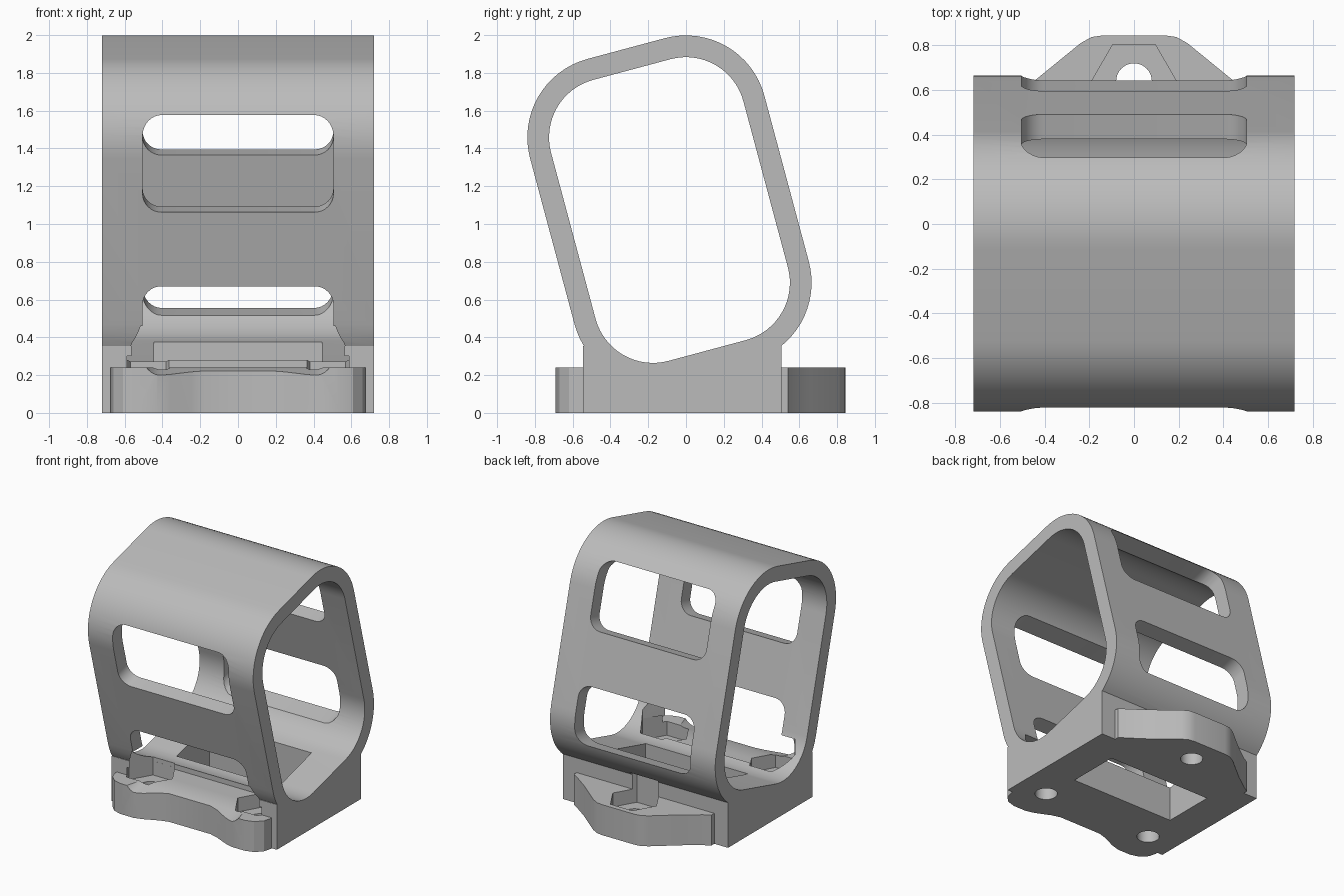
import bpy, bmesh, math
from mathutils import Vector, Matrix

cube = bpy.data.objects.get("Cube")
if cube:
    bpy.data.objects.remove(cube, do_unlink=True)

grey = bpy.data.materials.new("plain_grey")
grey.use_nodes = True
COLOUR = (0.5, 0.5, 0.5, 1)
grey.diffuse_color = COLOUR
grey.node_tree.nodes["Principled BSDF"].inputs["Base Color"].default_value = COLOUR


def prism(name, outline, origin, u_axis, v_axis, sweep):
    """Solid made by sweeping a 2D outline along a vector."""
    bm = bmesh.new()
    u, v, o = Vector(u_axis), Vector(v_axis), Vector(origin)
    face = bm.faces.new([bm.verts.new(o + u * a + v * b) for a, b in outline])
    top = bmesh.ops.extrude_face_region(bm, geom=[face])["geom"]
    bmesh.ops.translate(bm, vec=Vector(sweep),
                        verts=[g for g in top if isinstance(g, bmesh.types.BMVert)])
    bmesh.ops.recalc_face_normals(bm, faces=bm.faces)
    mesh = bpy.data.meshes.new(name)
    bm.to_mesh(mesh)
    bm.free()
    obj = bpy.data.objects.new(name, mesh)
    mesh.materials.append(grey)
    bpy.context.collection.objects.link(obj)
    return obj


def upright(name, outline, z0, z1):
    return prism(name, outline, (0, 0, z0), (1, 0, 0), (0, 1, 0), (0, 0, z1 - z0))


def rounded_rect(cu, cv, hu, hv, r, steps):
    """Rounded rectangle; hu and hv are half sizes to the arc centres."""
    pts = []
    for k, (su, sv) in enumerate([(1, 1), (-1, 1), (-1, -1), (1, -1)]):
        for i in range(steps + 1):
            a = math.pi / 2 * (k + i / steps)
            pts.append((cu + su * hu + r * math.cos(a), cv + sv * hv + r * math.sin(a)))
    return pts


def ngon(cx, cy, r, n):
    return [(cx + r * math.cos(math.tau * i / n), cy + r * math.sin(math.tau * i / n))
            for i in range(n)]


def mirrored(half):
    """Close a right-hand half outline with its mirror image."""
    return half + [(-x, y) for x, y in reversed(half)]


def combine(target, other, operation):
    mod = target.modifiers.new(operation.lower(), "BOOLEAN")
    mod.operation, mod.object, mod.solver = operation, other, "EXACT"
    deps = bpy.context.evaluated_depsgraph_get()
    mesh = bpy.data.meshes.new_from_object(target.evaluated_get(deps))
    target.modifiers.clear()
    target.data = mesh
    bpy.data.objects.remove(other, do_unlink=True)


# Tilted frame of the sleeve
TILT = math.radians(15)
ACROSS = Vector((0, math.cos(TILT), math.sin(TILT)))
ALONG = Vector((0, -math.sin(TILT), math.cos(TILT)))
CENTRE = Vector((0, -0.0875, 1.074))
HALF = 0.72


def sleeve(name, r, half):
    return prism(name, rounded_rect(0, 0, 0.212, 0.455, r, 16),
                 CENTRE - Vector((half, 0, 0)), ACROSS, ALONG, (2 * half, 0, 0))


# Sleeve and base block
body = sleeve("tilted_sleeve_mount", 0.43, HALF)
block = [(HALF, -0.545), (HALF, 0.505), (-HALF, 0.505), (-HALF, -0.545)]
combine(body, upright("base_block", block, 0, 0.355), "UNION")

# Front and back mounting tabs
front = [(0.0, -0.6), (0.18, -0.6), (0.25, -0.62), (0.36, -0.67), (0.43, -0.69),
         (0.54, -0.69), (0.61, -0.67), (0.66, -0.62), (0.675, -0.56), (0.675, -0.4)]
back = [(0.6, 0.4), (0.6, 0.54), (0.55, 0.57), (0.43, 0.655), (0.24, 0.81),
        (0.19, 0.838), (0.14, 0.845)]
combine(body, upright("front_tab", mirrored(front[1:]), 0, 0.24), "UNION")
combine(body, upright("back_tab", mirrored(back), 0, 0.24), "UNION")

# Hollow of the sleeve
combine(body, sleeve("hollow", 0.315, 1), "DIFFERENCE")

# Two rounded windows, each through both long walls
for low, high in [(0.16, 0.676), (-0.69, -0.246)]:
    r = 0.1
    shape = rounded_rect(0, (low + high) / 2, 0.505 - r, (high - low) / 2 - r, r, 8)
    combine(body, prism("window", shape, CENTRE - ACROSS, (1, 0, 0), ALONG, ACROSS * 2),
            "DIFFERENCE")

# Clearance above the front tab
clearance = [(0.5, -0.8), (0.5, -0.6), (0.56, -0.55), (0.665, -0.41), (0.57, -0.245),
             (0.38, -0.245), (0.365, -0.27)]
combine(body, upright("clearance", mirrored(clearance), 0.24, 0.46), "DIFFERENCE")

# Rectangular opening in the floor
opening = [(0.445, -0.13), (0.445, 0.28), (-0.445, 0.28), (-0.445, -0.13)]
combine(body, upright("floor_opening", opening, -0.1, 0.6), "DIFFERENCE")

# Bolt holes with hexagonal nut recesses
for x, y, top in [(0.475, -0.41, 0.3), (-0.475, -0.41, 0.3), (0, 0.64, 0.38)]:
    combine(body, upright("nut_recess", ngon(x, y, 0.19, 6), 0.13, top), "DIFFERENCE")
    combine(body, upright("bolt_hole", ngon(x, y, 0.08, 32), -0.1, 0.2), "DIFFERENCE")

# Smooth the arcs and keep the edges crisp
body.data.materials.clear()
body.data.materials.append(grey)
for p in body.data.polygons:
    p.material_index = 0
bpy.ops.object.select_all(action="DESELECT")
body.select_set(True)
bpy.context.view_layer.objects.active = body
bpy.ops.object.shade_smooth_by_angle(angle=math.radians(25))
